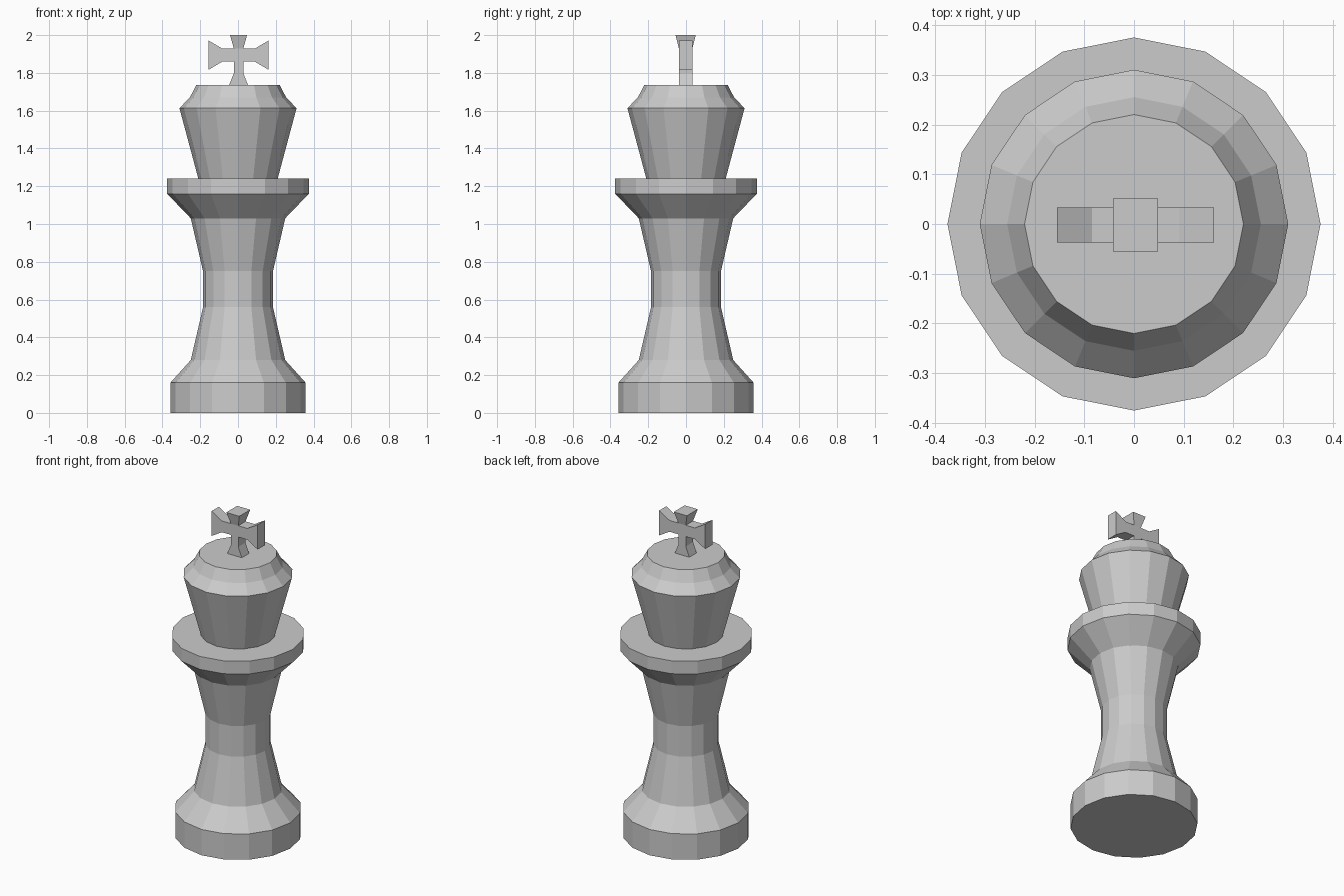
import bpy, bmesh
from math import cos, sin, pi
from mathutils import Vector

if "Cube" in bpy.data.objects:
    bpy.data.objects.remove(bpy.data.objects["Cube"])

SIDES = 16


def finish(bm, name):
    bmesh.ops.recalc_face_normals(bm, faces=bm.faces[:])
    mesh = bpy.data.meshes.new(name)
    bm.to_mesh(mesh)
    bm.free()
    obj = bpy.data.objects.new(name, mesh)
    bpy.context.collection.objects.link(obj)
    return obj


def lathe(name, profile):
    bm = bmesh.new()
    rings = [[bm.verts.new((r * cos(2 * pi * i / SIDES), r * sin(2 * pi * i / SIDES), z))
              for i in range(SIDES)] for r, z in profile]
    for a, b in zip(rings, rings[1:]):
        for i in range(SIDES):
            j = (i + 1) % SIDES
            bm.faces.new((a[i], a[j], b[j], b[i]))
    bm.faces.new(rings[0][::-1])
    bm.faces.new(rings[-1])
    return finish(bm, name)


def extrude_arm(bm, direction, steps):
    """Extrude the block face pointing in a direction; steps are (distance, scale)."""
    d = Vector(direction)
    bm.normal_update()
    face = max(bm.faces, key=lambda f: f.normal.dot(d))
    for dist, scale in steps:
        face = bmesh.ops.extrude_discrete_faces(bm, faces=[face])["faces"][0]
        c = face.calc_center_median()
        for v in face.verts:
            o = v.co - c
            v.co = c + d * dist + Vector(o[k] * scale[k] for k in range(3))


# Turned body: foot, waist, collar and flared head
lathe("body", [
    (0.358, 0), (0.358, 0.16), (0.25, 0.28), (0.185, 0.56), (0.185, 0.75),
    (0.25, 1.03), (0.375, 1.16), (0.375, 1.24), (0.21, 1.24),
    (0.31, 1.613), (0.255, 1.67), (0.22, 1.737)])

# Cross finial: centre block with four flared arms
bm = bmesh.new()
bmesh.ops.create_cube(bm, size=1)
for v in bm.verts:
    v.co = Vector((v.co.x * 0.05, v.co.y * 0.071, v.co.z * 0.07))
for s in (-1, 1):
    extrude_arm(bm, (s, 0, 0), [(0.062, (1, 1, 1)), (0.071, (1, 1, 2.2))])
extrude_arm(bm, (0, 0, 1), [(0.071, (1.8, 1.5, 1))])
extrude_arm(bm, (0, 0, -1), [(0.061, (1, 1, 1)), (0.062, (2, 1, 1))])
cross = finish(bm, "cross_finial")
cross.location = (0.003, -0.002, 1.894)
